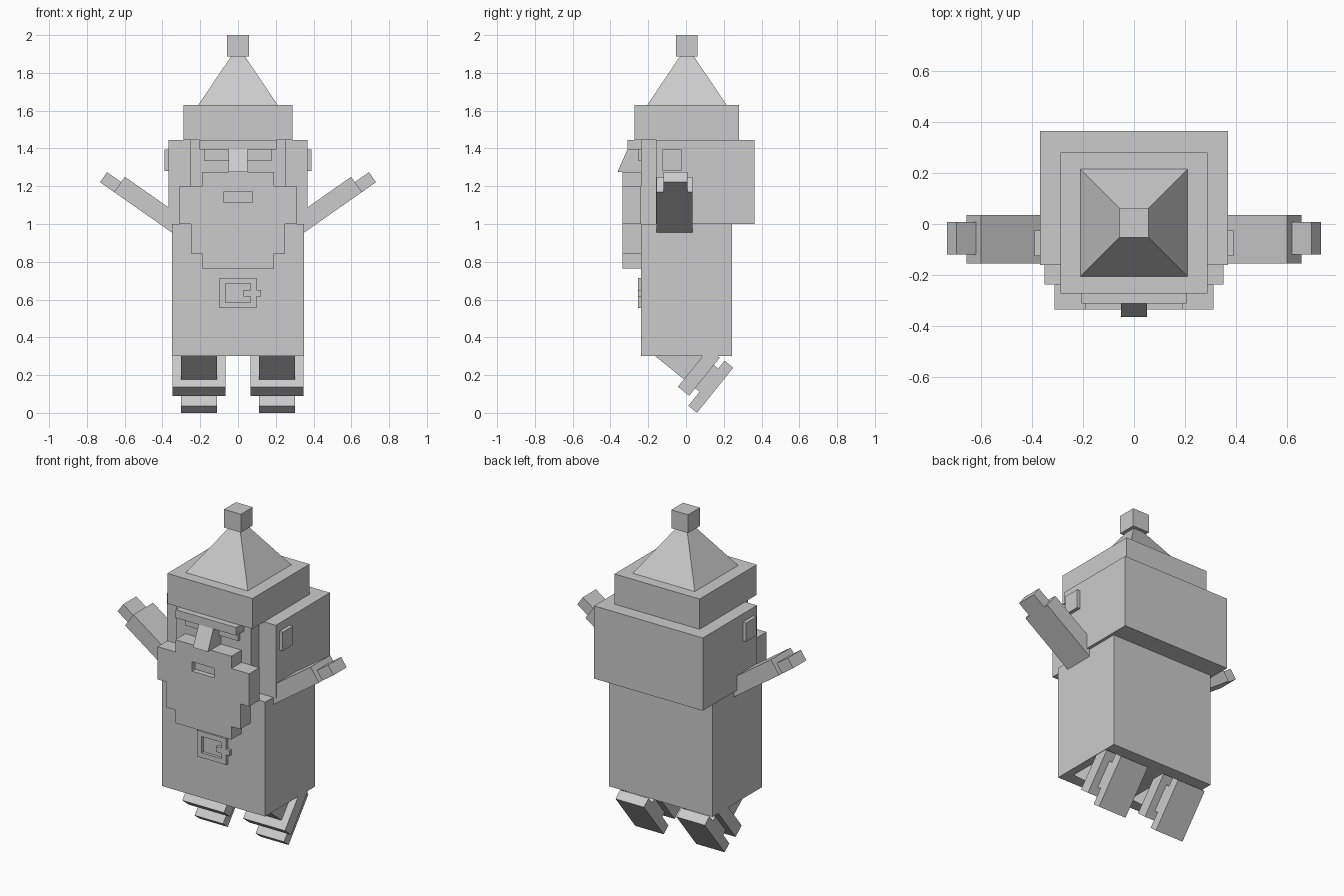
import bpy, bmesh, math
from mathutils import Matrix, Vector

if "Cube" in bpy.data.objects:
    bpy.data.objects.remove(bpy.data.objects["Cube"])

# Single stone-grey material
GREY = (0.6, 0.6, 0.6, 1)
grey = bpy.data.materials.new("stone_grey")
grey.use_nodes = True
grey.diffuse_color = GREY
grey.node_tree.nodes["Principled BSDF"].inputs["Base Color"].default_value = GREY


def finish(name, bm):
    bmesh.ops.recalc_face_normals(bm, faces=bm.faces)
    mesh = bpy.data.meshes.new(name)
    bm.to_mesh(mesh)
    bm.free()
    mesh.materials.append(grey)
    obj = bpy.data.objects.new(name, mesh)
    bpy.context.collection.objects.link(obj)
    return obj


def box(name, x, y, z, matrix=Matrix()):
    """Box from (min, max) ranges, moved by an optional matrix."""
    lo, hi = Vector((x[0], y[0], z[0])), Vector((x[1], y[1], z[1]))
    bm = bmesh.new()
    bmesh.ops.create_cube(bm, size=1)
    for v in bm.verts:
        v.co = (lo + hi) / 2 + v.co * (hi - lo)
    bm.transform(matrix)
    return finish(name, bm)


def prism(name, points, depth):
    """Polygon given as 3D points, extruded along the depth vector."""
    bm = bmesh.new()
    face = bm.faces.new([bm.verts.new(p) for p in points])
    new = bmesh.ops.extrude_face_region(bm, geom=[face], use_keep_orig=True)["geom"]
    bmesh.ops.translate(bm, vec=depth, verts=[g for g in new if isinstance(g, bmesh.types.BMVert)])
    return finish(name, bm)


def span(half):
    return (-half, half)


# Body and head
box("body", span(0.35), (-0.237, 0.243), (0.3, 1.0))
box("hair", span(0.368), (-0.16, 0.363), (1.0, 1.445))
box("face", span(0.255), (-0.237, -0.1), (0.98, 1.445))

# Hat: band, tapering crown and bobble
box("hat_band", span(0.288), (-0.272, 0.28), (1.445, 1.63))
bm = bmesh.new()
bmesh.ops.create_cone(bm, cap_ends=True, segments=4, radius1=0.21 * math.sqrt(2),
                      radius2=0.035 * math.sqrt(2), depth=0.26)
bm.transform(Matrix.Translation((0, 0.005, 1.76)) @ Matrix.Rotation(math.pi / 4, 4, "Z"))
finish("hat_crown", bm)
box("hat_bobble", span(0.057), (-0.053, 0.061), (1.888, 2.0))

# Brow and nose
box("brow", span(0.205), (-0.31, -0.237), (1.395, 1.445))
prism("nose", [(-0.05, -0.237, 1.395), (-0.05, -0.31, 1.395),
               (-0.05, -0.363, 1.275), (-0.05, -0.237, 1.275)], (0.1, 0, 0))

# Beard: stepped outline with a sunken mouth
half = [(0.19, 1.275), (0.19, 1.2), (0.31, 1.2), (0.31, 1.0),
        (0.25, 1.0), (0.25, 0.845), (0.19, 0.845), (0.19, 0.765)]
outline = half + [(-x, z) for x, z in reversed(half)]
beard = prism("beard", [(x, -0.335, z) for x, z in outline], (0, 0.098, 0))
cutter = box("mouth_cutter", span(0.077), (-0.4, -0.305), (1.113, 1.17))
cutter.hide_render = True
mod = beard.modifiers.new("mouth", "BOOLEAN")
mod.operation = "DIFFERENCE"
mod.solver = "EXACT"
mod.object = cutter
bpy.context.view_layer.objects.active = beard
bpy.ops.object.modifier_apply(modifier=mod.name)
bpy.data.objects.remove(cutter)

# Belt buckle: frame bars and prong
FRONT = (-0.255, -0.237)
for side in (-1, 1):
    box("buckle_side", sorted((side * 0.067, side * 0.098)), FRONT, (0.555, 0.715))
    mid = 0.635 + side * 0.065
    box("buckle_bar", span(0.067), FRONT, (mid - 0.015, mid + 0.015))
box("buckle_prong", (0.03, 0.122), FRONT, (0.617, 0.65))

# Paired parts
for side, label in ((1, "left"), (-1, "right")):
    mirror = Matrix.Scale(side, 4, (1, 0, 0))
    box(label + "_eye", (0.05, 0.18), FRONT, (1.335, 1.395), mirror)
    box(label + "_ear", (0.368, 0.39), (-0.125, -0.025), (1.28, 1.395), mirror)

    # Raised arm, measured from the lower edge of the cuff
    arm = mirror @ Matrix.Translation((0.656, 0, 1.169)) @ Matrix.Rotation(math.radians(-35), 4, "Y")
    box(label + "_arm", (-0.385, 0), (-0.155, 0.035), (0, 0.099), arm)
    box(label + "_hand", (0, 0.091), (-0.12, 0.007), (0, 0.065), arm)

    # Leg tilted backwards: y runs along the foot, z up the shin
    leg = mirror @ Matrix.Rotation(math.radians(51.2), 4, "X")
    box(label + "_leg", (0.11, 0.302), (0.132, 0.29), (0.014, 0.37), leg)
    box(label + "_boot_cuff", (0.065, 0.347), (0.081, 0.34), (0.044, 0.12), leg)
    box(label + "_foot", (0.11, 0.302), (0.037, 0.343), (-0.045, 0.014), leg)
